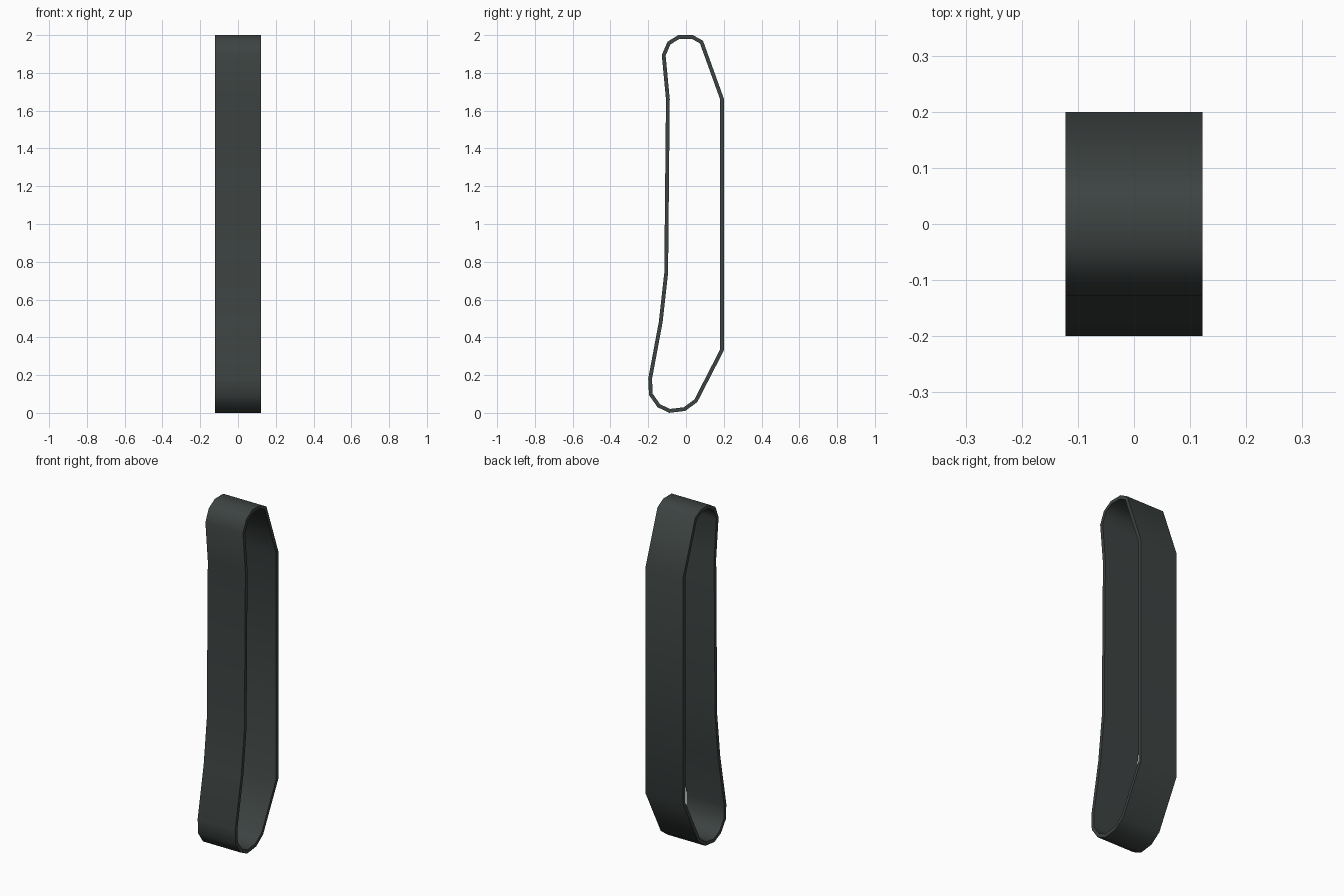
import bpy, bmesh
from mathutils import Vector

if "Cube" in bpy.data.objects:
    bpy.data.objects.remove(bpy.data.objects["Cube"])

HALF_WIDTH = 0.122
HALF_THICK = 0.01

# Centre line of the belt in (y, z), clockwise seen from the right
path = [Vector(p) for p in [
    (-0.038, 1.99), (0.034, 1.99), (0.082, 1.963), (0.19, 1.663),
    (0.19, 0.332), (0.052, 0.064), (-0.008, 0.02), (-0.087, 0.0105),
    (-0.144, 0.038), (-0.186, 0.098), (-0.19, 0.18), (-0.134, 0.48),
    (-0.105, 0.74), (-0.096, 1.66), (-0.118, 1.893), (-0.09, 1.958)]]


def offset(points, dist):
    """Mitred offset of a closed clockwise outline."""
    out = []
    for i, p in enumerate(points):
        a = (p - points[i - 1]).normalized()
        b = (points[(i + 1) % len(points)] - p).normalized()
        na, nb = Vector((-a.y, a.x)), Vector((-b.y, b.x))
        out.append(p + (na + nb) * (dist / (1 + na.dot(nb))))
    return out


rubber = bpy.data.materials.new("dark grey rubber")
rubber.diffuse_color = (0.046, 0.056, 0.054, 1)
rubber.use_nodes = True
rubber.node_tree.nodes["Principled BSDF"].inputs["Base Color"].default_value = rubber.diffuse_color

# Belt: hollow closed band with thin side rims
bm = bmesh.new()
rings = []
for x, d in ((-HALF_WIDTH, HALF_THICK), (HALF_WIDTH, HALF_THICK),
             (HALF_WIDTH, -HALF_THICK), (-HALF_WIDTH, -HALF_THICK)):
    rings.append([bm.verts.new((x, p.x, p.y)) for p in offset(path, d)])
n = len(path)
for r in range(4):
    a, b = rings[r], rings[(r + 1) % 4]
    for i in range(n):
        j = (i + 1) % n
        bm.faces.new((a[i], a[j], b[j], b[i]))
bmesh.ops.recalc_face_normals(bm, faces=bm.faces)
mesh = bpy.data.meshes.new("track_belt")
bm.to_mesh(mesh)
bm.free()
mesh.materials.append(rubber)
belt = bpy.data.objects.new("track_belt", mesh)
bpy.context.collection.objects.link(belt)

# Smooth along the band, crisp at the rims
bpy.context.view_layer.objects.active = belt
belt.select_set(True)
bpy.ops.object.shade_smooth_by_angle(angle=0.8)
